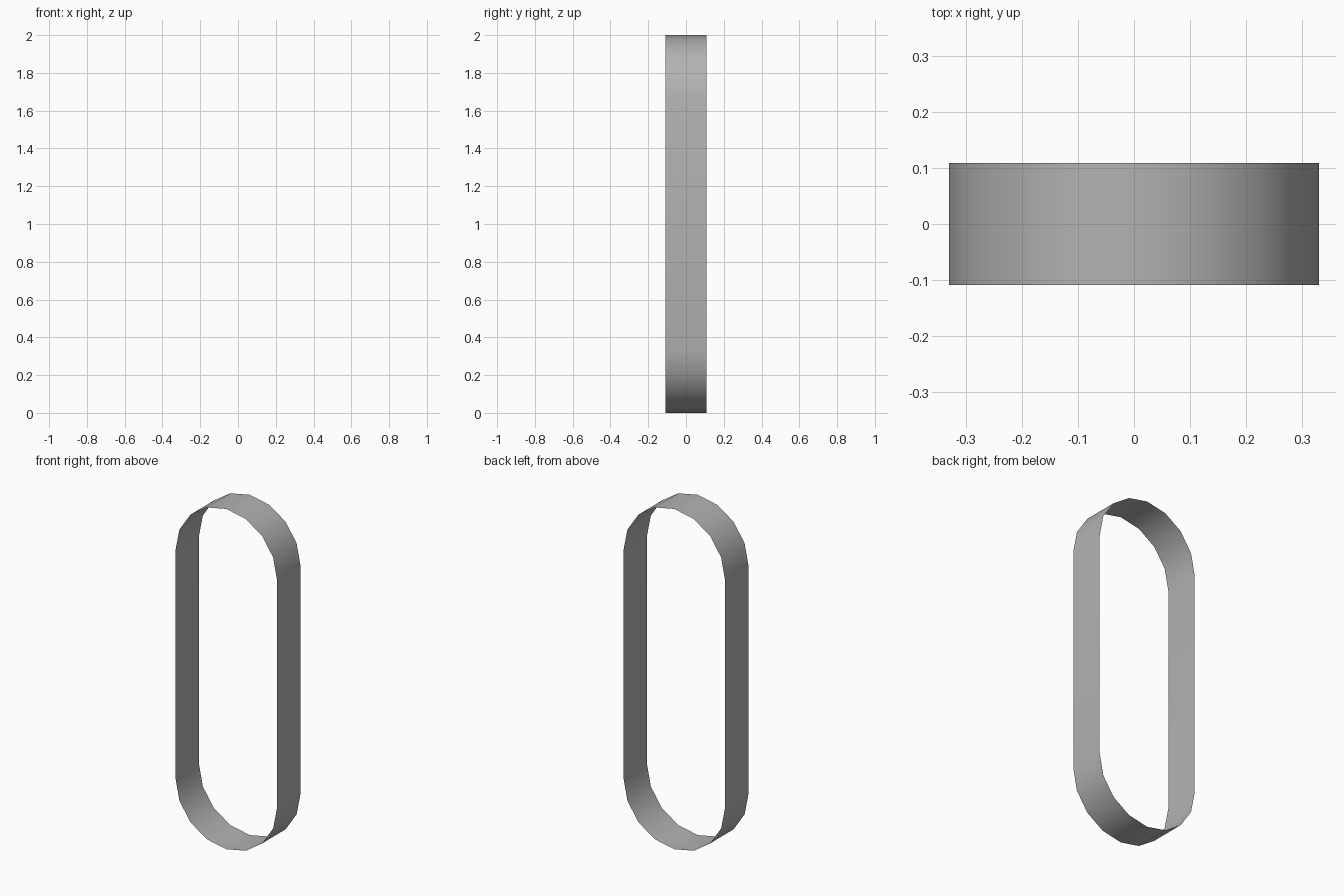
import bpy, bmesh, math

if "Cube" in bpy.data.objects:
    bpy.data.objects.remove(bpy.data.objects["Cube"])

RADIUS, HEIGHT, HALF_DEPTH, SEGMENTS = 0.33, 2.0, 0.109, 8

# Stadium outline in the xz plane: two half circles joined by straight sides
outline = []
for start, centre_z in ((0, HEIGHT - RADIUS), (math.pi, RADIUS)):
    for i in range(SEGMENTS + 1):
        a = start + math.pi * i / SEGMENTS
        outline.append((RADIUS * math.cos(a), centre_z + RADIUS * math.sin(a)))

# Open, paper-thin band swept along y
bm = bmesh.new()
front = [bm.verts.new((x, -HALF_DEPTH, z)) for x, z in outline]
back = [bm.verts.new((x, HALF_DEPTH, z)) for x, z in outline]
n = len(outline)
for i in range(n):
    j = (i + 1) % n
    face = bm.faces.new((front[i], back[i], back[j], front[j]))
    face.normal_update()
    # Face outwards from the band's centre
    c = face.calc_center_median()
    if face.normal.x * c.x + face.normal.z * (c.z - HEIGHT / 2) < 0:
        face.normal_flip()
    face.smooth = True

mesh = bpy.data.meshes.new("oval_band")
bm.to_mesh(mesh)
bm.free()

# Darker grey surface
grey = bpy.data.materials.new("dark_grey")
grey.diffuse_color = (0.45, 0.45, 0.45, 1)
grey.use_nodes = True
grey.node_tree.nodes["Principled BSDF"].inputs["Base Color"].default_value = grey.diffuse_color
mesh.materials.append(grey)

band = bpy.data.objects.new("oval_band", mesh)
bpy.context.collection.objects.link(band)
